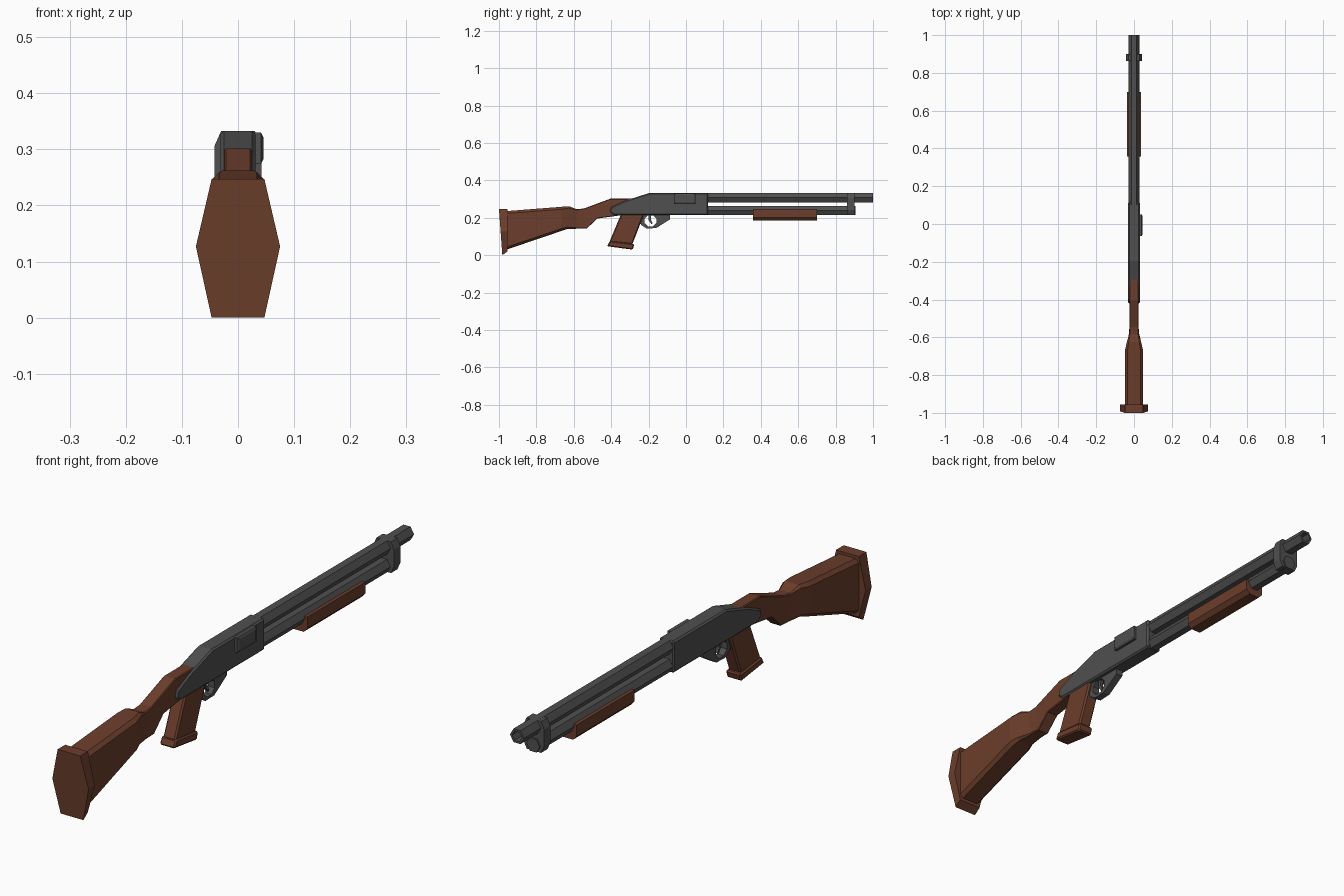
import bpy, bmesh, math

if "Cube" in bpy.data.objects:
    bpy.data.objects.remove(bpy.data.objects["Cube"])


def material(name, rgb):
    m = bpy.data.materials.new(name)
    m.diffuse_color = (*rgb, 1)
    m.use_nodes = True
    m.node_tree.nodes["Principled BSDF"].inputs["Base Color"].default_value = m.diffuse_color
    return m


STEEL = material("dark steel", (0.08, 0.08, 0.08))
WOOD = material("brown wood", (0.15, 0.048, 0.025))


def finish(bm, name, mat):
    bmesh.ops.recalc_face_normals(bm, faces=bm.faces)
    me = bpy.data.meshes.new(name)
    bm.to_mesh(me)
    bm.free()
    me.materials.append(mat)
    ob = bpy.data.objects.new(name, me)
    bpy.context.collection.objects.link(ob)
    return ob


def loft(name, rings, mat, closed=False):
    """Skin equal-length rings of points; closed joins last ring to first."""
    bm = bmesh.new()
    vr = [[bm.verts.new(p) for p in r] for r in rings]
    n = len(vr[0])
    pairs = list(zip(vr, vr[1:])) + ([(vr[-1], vr[0])] if closed else [])
    for a, b in pairs:
        for i in range(n):
            j = (i + 1) % n
            bm.faces.new((a[i], a[j], b[j], b[i]))
    if not closed:
        bm.faces.new(vr[0])
        bm.faces.new(vr[-1])
    return finish(bm, name, mat)


def side_profile(name, pts, half, mat, bevel=0):
    """Extrude a (y, z) outline across x."""
    ob = loft(name, [[(x, y, z) for y, z in pts] for x in (-half, half)], mat)
    if bevel:
        m = ob.modifiers.new("chamfer", "BEVEL")
        m.width = bevel
        m.segments = 1
        m.limit_method = "ANGLE"
        m.angle_limit = math.radians(60)
    return ob


def along_y(name, section, y0, y1, mat):
    """Extrude an (x, z) section along the gun."""
    return loft(name, [[(x, y, z) for x, z in section] for y in (y0, y1)], mat)


def hexagon(r, zc):
    return [(r * math.cos(i * math.pi / 3), zc + r * math.sin(i * math.pi / 3)) for i in range(6)]


# Barrel with hollow muzzle
rings = [(0.029, 0.1), (0.029, 1.0), (0.02, 1.0), (0.02, 0.93)]
loft("barrel", [[(x, y, z) for x, z in hexagon(r, 0.308)] for r, y in rings], STEEL)

# Magazine tube under the barrel
along_y("magazine_tube", hexagon(0.028, 0.239), 0.1, 0.905, STEEL)

# Clamp holding the barrel and tube together
clamp = [(s * x, z) for s, order in ((1, 1), (-1, -1))
         for x, z in [(0.03, 0.216), (0.042, 0.243), (0.042, 0.306), (0.03, 0.333)][::order]]
along_y("barrel_clamp", clamp, 0.862, 0.9, STEEL)

# Pump handle
pump = [(-0.037, 0.246), (0.037, 0.246), (0.037, 0.203), (0.022, 0.187), (-0.022, 0.187), (-0.037, 0.203)]
along_y("pump_handle", pump, 0.357, 0.7, WOOD)

# Receiver
side_profile("receiver", [(0.117, 0.333), (-0.195, 0.333), (-0.325, 0.292), (-0.4, 0.258),
                          (-0.408, 0.232), (-0.385, 0.214), (0.117, 0.214)], 0.031, STEEL, 0.006)

# Ejection port cover with a stepped face
port = []
for x, d in ((0.028, 0), (0.041, 0), (0.045, 0.008)):
    port.append([(x, -0.064 + d, 0.274 + d), (x, 0.05 - d, 0.274 + d),
                 (x, 0.05 - d, 0.33 - d), (x, -0.064 + d, 0.33 - d)])
loft("ejection_port", port, STEEL)

# Trigger guard: outer outline around an eight-sided hole
outer = [(-0.085, 0.218), (-0.085, 0.192), (-0.16, 0.145), (-0.212, 0.143),
         (-0.24, 0.162), (-0.25, 0.19), (-0.235, 0.218), (-0.16, 0.218)]
inner = [(-0.19 + 0.034 * math.cos(a), 0.184 + 0.032 * math.sin(a))
         for a in (math.pi / 4 * (0.5 - i) for i in range(8))]
W = 0.014
loft("trigger_guard", [[(x, y, z) for y, z in pts] for x, pts in
                       ((-W, outer), (W, outer), (W, inner), (-W, inner))], STEEL, True)
side_profile("trigger", [(-0.2, 0.218), (-0.185, 0.218), (-0.188, 0.19), (-0.178, 0.17),
                         (-0.185, 0.166), (-0.2, 0.188)], 0.006, STEEL)

# Pistol grip and its cap
side_profile("grip", [(-0.345, 0.225), (-0.228, 0.225), (-0.23, 0.205), (-0.287, 0.058),
                      (-0.41, 0.07)], 0.026, WOOD, 0.006)
side_profile("grip_cap", [(-0.408, 0.076), (-0.276, 0.06), (-0.285, 0.03), (-0.422, 0.048)],
             0.031, WOOD, 0.005)

# Stock: stations of top (y, z), bottom (y, z), half width, chamfer
stations = [(-0.96, 0.236, -0.96, 0.03, 0.047, 0.013),
            (-0.665, 0.259, -0.665, 0.13, 0.047, 0.013),
            (-0.625, 0.262, -0.635, 0.14, 0.038, 0.01),
            (-0.585, 0.246, -0.575, 0.142, 0.026, 0.004),
            (-0.545, 0.25, -0.53, 0.143, 0.024, 0.003),
            (-0.5, 0.267, -0.475, 0.196, 0.024, 0.003),
            (-0.405, 0.302, -0.36, 0.212, 0.024, 0.003),
            (-0.28, 0.302, -0.28, 0.22, 0.024, 0.003)]
rings = []
for yt, zt, yb, zb, w, c in stations:
    half = [(w - c, yt, zt), (w, yt, zt - c), (w, yb, zb + c), (w - c, yb, zb)]
    rings.append(half + [(-x, y, z) for x, y, z in reversed(half)])
loft("stock", rings, WOOD)

# Butt plate: six-sided, leaning slightly
butt = []
for yt, yb, zb in ((-1.0, -0.982, 0.0), (-0.955, -0.955, 0.02)):
    ym = (yt + yb) / 2
    butt.append([(-0.047, yt, 0.247), (0.047, yt, 0.247), (0.075, ym, 0.127),
                 (0.047, yb, zb), (-0.047, yb, zb), (-0.075, ym, 0.127)])
loft("butt_plate", butt, WOOD)
